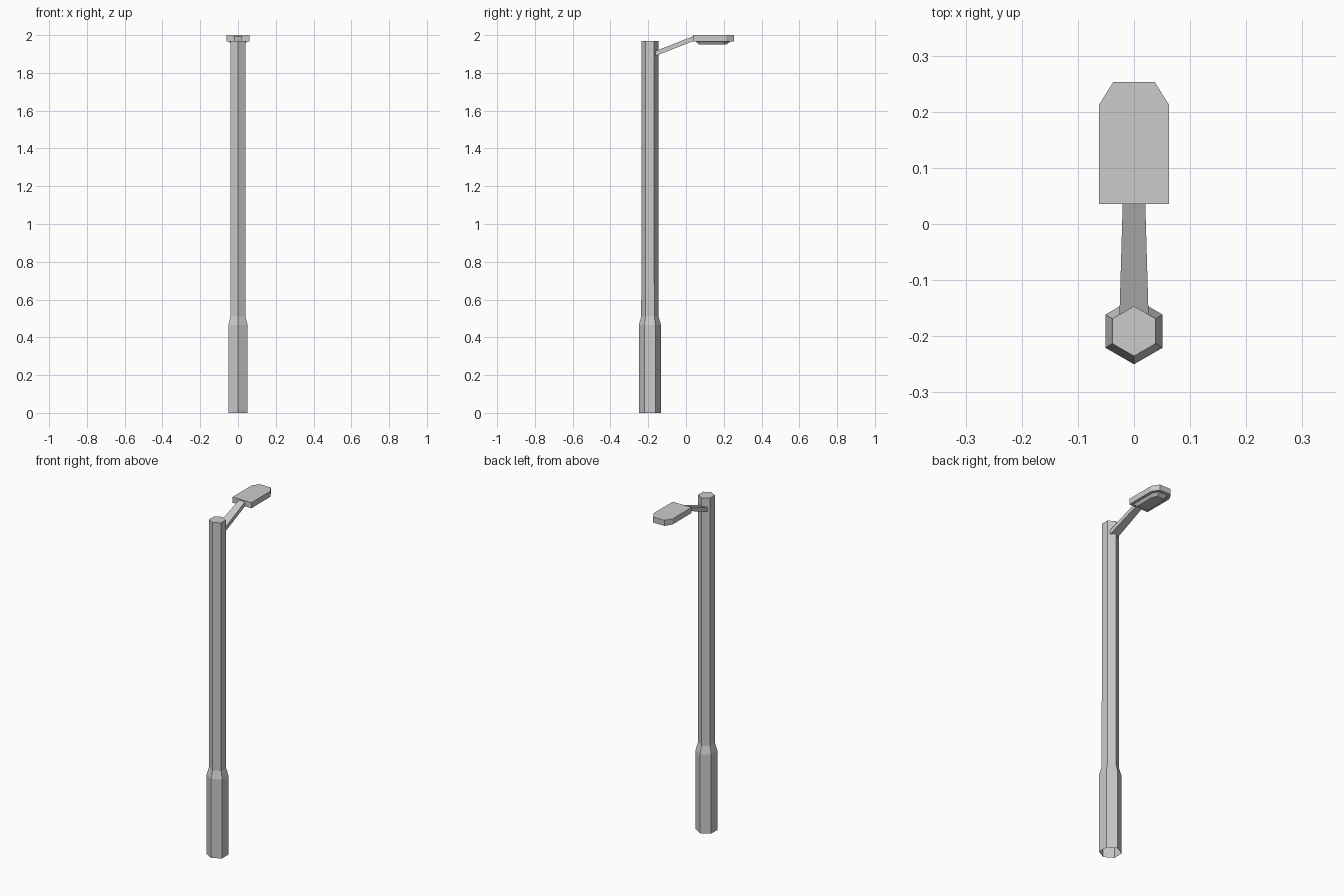
import bpy, bmesh, math

if "Cube" in bpy.data.objects:
    bpy.data.objects.remove(bpy.data.objects["Cube"])


def loft(name, rings, cap_start=True, cap_end=True):
    """Skin a list of equal-length rings into one flat-shaded object."""
    bm = bmesh.new()
    loops = [[bm.verts.new(p) for p in ring] for ring in rings]
    for a, b in zip(loops, loops[1:]):
        n = len(a)
        for i in range(n):
            j = (i + 1) % n
            bm.faces.new((a[i], a[j], b[j], b[i]))
    if cap_start:
        bm.faces.new(loops[0][::-1])
    if cap_end:
        bm.faces.new(loops[-1])
    bmesh.ops.recalc_face_normals(bm, faces=bm.faces)
    mesh = bpy.data.meshes.new(name)
    bm.to_mesh(mesh)
    bm.free()
    obj = bpy.data.objects.new(name, mesh)
    bpy.context.collection.objects.link(obj)
    return obj


def hexagon(r, z, cy=-0.191):
    return [(r * math.sin(i * math.pi / 3), cy + r * math.cos(i * math.pi / 3), z)
            for i in range(6)]


def lamp_outline(w, tip, back, shoulder, front, z):
    return [(-w, back, z), (w, back, z), (w, shoulder, z),
            (tip, front, z), (-tip, front, z), (-w, shoulder, z)]


def arm_section(w, y, low, high):
    return [(-w, y, low), (w, y, low), (w, y, high), (-w, y, high)]


# Hexagonal pole with thicker base, open underneath
loft("pole", [hexagon(0.059, 0), hexagon(0.059, 0.465),
              hexagon(0.046, 0.51), hexagon(0.0445, 1.97)], cap_start=False)

# Sloping arm, slightly narrower at the lamp
loft("arm", [arm_section(0.026, -0.165, 1.888, 1.914),
             arm_section(0.02, 0.04, 1.969, 1.995)])

# Lamp housing with clipped front corners
loft("lamp_housing", [lamp_outline(0.062, 0.037, 0.036, 0.213, 0.253, 1.967),
                      lamp_outline(0.062, 0.037, 0.036, 0.213, 0.253, 2.0)])

# Tapered lens under the housing
loft("lamp_lens", [lamp_outline(0.036, 0.022, 0.067, 0.19, 0.214, 1.951),
                   lamp_outline(0.048, 0.029, 0.05, 0.204, 0.237, 1.968)])
